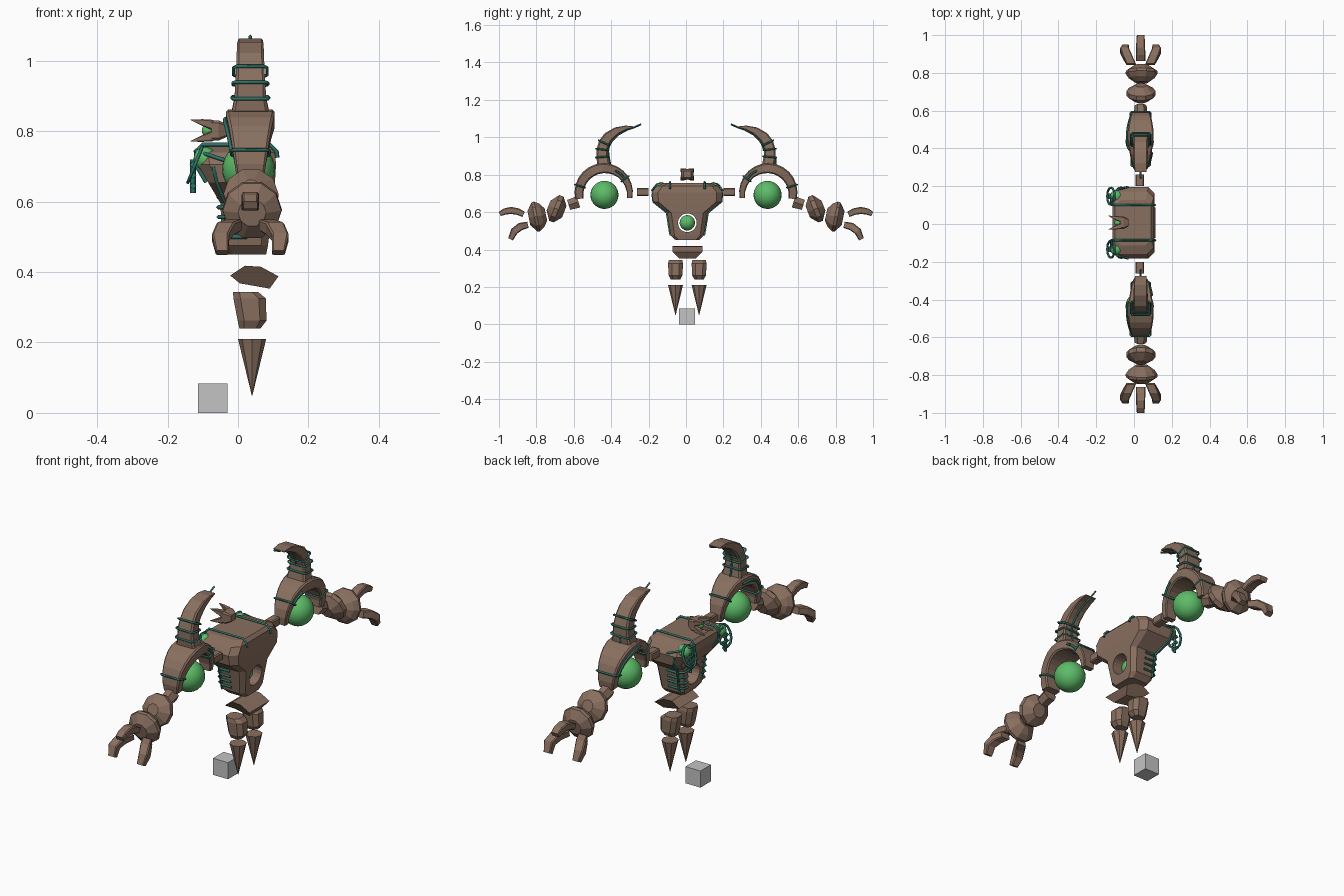
import bpy, bmesh, math
from mathutils import Vector

cube = bpy.data.objects.get("Cube")
if cube:
    bpy.data.objects.remove(cube, do_unlink=True)


def material(name, r, g, b):
    m = bpy.data.materials.new(name)
    m.use_nodes = True
    m.diffuse_color = (r, g, b, 1)
    m.node_tree.nodes["Principled BSDF"].inputs["Base Color"].default_value = (r, g, b, 1)
    return m


BROWN = material("brown stone", 0.25, 0.16, 0.115)
GREEN = material("glowing green", 0.11, 0.5, 0.14)
TEAL = material("teal vine", 0.025, 0.17, 0.13)
GREY = material("grey block", 0.55, 0.55, 0.55)
X = Vector((1, 0, 0))
CX = 0.035    # centre line of the limbs
MID = 0.007   # centre line of the torso


def finish(name, bm, mat, smooth=False):
    bmesh.ops.recalc_face_normals(bm, faces=bm.faces)
    me = bpy.data.meshes.new(name)
    bm.to_mesh(me)
    bm.free()
    me.materials.append(mat)
    for p in me.polygons:
        p.use_smooth = smooth
    ob = bpy.data.objects.new(name, me)
    bpy.context.collection.objects.link(ob)
    return ob


def loft(name, rings, mat=BROWN):
    """Skin closed rings of equal size and cap both ends."""
    bm = bmesh.new()
    rows = [[bm.verts.new(p) for p in ring] for ring in rings]
    n = len(rows[0])
    for a, b in zip(rows, rows[1:]):
        for i in range(n):
            j = (i + 1) % n
            bm.faces.new((a[i], a[j], b[j], b[i]))
    bm.faces.new(rows[0])
    bm.faces.new(rows[-1])
    return finish(name, bm, mat)


def chamfered(c, u, v, hu, hv, cut=0.25):
    """Rectangle with clipped corners, half sizes hu and hv along u and v."""
    k = min(hu, hv) * cut
    quads = [(1, 1), (-1, 1), (-1, -1), (1, -1)]
    pts = []
    for i, (a, b) in enumerate(quads):
        p, q = (a * hu, b * (hv - k)), (a * (hu - k), b * hv)
        pts += [p, q] if i % 2 == 0 else [q, p]
    return [c + u * a + v * b for a, b in pts]


def frames(path):
    """Centre and in-plane normal for each point of a path."""
    out = []
    for i, p in enumerate(path):
        t = path[min(i + 1, len(path) - 1)] - path[max(i - 1, 0)]
        out.append((p, t.cross(X).normalized()))
    return out


def sweep(name, path, widths, thicks):
    return loft(name, [chamfered(p, X, n, w / 2, t / 2)
                       for (p, n), w, t in zip(frames(path), widths, thicks)])


def lathe(name, centre, axis, profile, sides=10, mat=BROWN):
    axis = Vector(axis).normalized()
    side = axis.cross(X).normalized()
    step = 2 * math.pi / sides
    return loft(name, [[Vector(centre) + axis * t + (X * math.cos(step * i) + side * math.sin(step * i)) * r
                        for i in range(sides)] for t, r in profile], mat)


def ball(name, c, r):
    bm = bmesh.new()
    bmesh.ops.create_uvsphere(bm, u_segments=24, v_segments=14, radius=r)
    bmesh.ops.translate(bm, verts=bm.verts, vec=c)
    return finish(name, bm, GREEN, True)


def vine(name, pts, r=0.006, closed=False):
    cu = bpy.data.curves.new(name, 'CURVE')
    cu.dimensions = '3D'
    cu.bevel_depth = r
    cu.bevel_resolution = 0
    cu.use_fill_caps = True
    sp = cu.splines.new('POLY')
    sp.points.add(len(pts) - 1)
    for q, p in zip(sp.points, pts):
        q.co = (*p, 1)
    sp.use_cyclic_u = closed
    cu.materials.append(TEAL)
    ob = bpy.data.objects.new(name, cu)
    bpy.context.collection.objects.link(ob)


def band(name, c, n, w, t):
    vine(name, chamfered(c, X, n, w / 2 + 0.004, t / 2 + 0.004), 0.005, True)


# Torso: stacked chamfered sections, then a hole through the belly
torso_rows = [(0.45, -0.03, 0.08, 0.062), (0.475, -0.045, 0.085, 0.088), (0.596, -0.05, 0.1, 0.108),
              (0.655, -0.085, 0.105, 0.183), (0.706, -0.115, 0.108, 0.19),
              (0.74, -0.115, 0.105, 0.165), (0.757, -0.1, 0.09, 0.12)]
torso = loft("torso", [chamfered(Vector(((a + b) / 2, MID, z)), X, Vector((0, 1, 0)), (b - a) / 2, h, 0.3)
                       for z, a, b, h in torso_rows])
core = (0.03, MID, 0.543)
bpy.ops.mesh.primitive_cylinder_add(vertices=20, radius=0.05, depth=0.6, location=core, rotation=(0, math.pi / 2, 0))
cutter = bpy.context.object
cutter.hide_render = True
mod = torso.modifiers.new("belly hole", 'BOOLEAN')
mod.operation = 'DIFFERENCE'
mod.solver = 'EXACT'
mod.object = cutter
bpy.context.view_layer.objects.active = torso
bpy.ops.object.modifier_apply(modifier=mod.name)
bpy.data.objects.remove(cutter, do_unlink=True)
ball("belly_core", core, 0.041)

# Head: a square cup with four corner spikes around a green core
Y, Z = Vector((0, 1, 0)), Vector((0, 0, 1))
head = Vector((0, MID, 0.802))
loft("head", [chamfered(head + X * x, Y, Z, h, h * 0.85) for x, h in [(-0.03, 0.02), (-0.055, 0.034), (-0.075, 0.034)]])
for a in (-1, 1):
    for b in (-1, 1):
        loft("head_spike", [chamfered(head + X * x + Y * a * o + Z * b * o * 0.85, Y, Z, h, h)
                            for x, o, h in [(-0.07, 0.018, 0.015), (-0.1, 0.026, 0.01), (-0.135, 0.036, 0.001)]])
ball("head_core", head + X * -0.085, 0.018)

# Pelvis
loft("pelvis", [[Vector((x, MID + side * (0.08 if z > 0.37 else 0.045), z)) for x, z in
                 [(-0.022, 0.39), (0.02, 0.418), (0.065, 0.415), (0.115, 0.388), (0.09, 0.353), (0.005, 0.368)]]
                for side in (-1, 1)])

for s in (-1, 1):
    def P(x, y, z):
        return Vector((x, s * y, z))

    def T(x, y, z):
        return Vector((x, MID + s * y, z))

    # Legs
    loft("shin", [chamfered(T(x, 0.063, z), X, Vector((0, 1, slope * s * 0)) , hx, hy, 0.5) for x, z, hx, hy, slope in
                  [(0.034, 0.24, 0.03, 0.025, 0), (0.04, 0.262, 0.041, 0.037, 0),
                   (0.033, 0.325, 0.046, 0.04, 0), (0.022, 0.343, 0.036, 0.036, 0)]])
    lathe("foot_spike", T(0.04, 0.063, 0.21), (0, 0, -1), [(0, 0.04), (0.16, 0.001)], 8)

    # Eyes and vines on the chest
    ball("eye", T(-0.093, 0.14, 0.722), 0.033)
    vine("eye_ring", [T(-0.122 + 0.02 * math.sin(t), 0.14 + 0.046 * math.cos(t), 0.705 + 0.05 * math.sin(t))
                      for t in [i * math.pi / 6 for i in range(12)]], closed=True)
    vine("chest_vine", [T(-0.128, 0.14, z) for z in (0.625, 0.72)], 0.008)
    for z in (0.645, 0.675, 0.705):
        vine("vine_knot", [T(-0.128, 0.125, z), T(-0.128, 0.155, z)], 0.01)
    vine("top_vine", [T(-0.09, 0.093, 0.655), T(-0.12, 0.093, 0.705), T(-0.12, 0.093, 0.742),
                      T(-0.1, 0.093, 0.762), T(0.09, 0.093, 0.762), T(0.11, 0.093, 0.742), T(0.112, 0.093, 0.725)])
    vine("edge_vine", [T(-0.12, 0.093, 0.742), T(-0.12, 0.13, 0.745), T(-0.09, 0.175, 0.735), T(-0.03, 0.19, 0.715)])
    vine("side_vine", [T(-0.07, 0.187, 0.7), T(-0.06, 0.182, 0.655), T(-0.035, 0.11, 0.596), T(-0.03, 0.09, 0.475)])
    for i in range(5):
        z, h = 0.5 + 0.028 * i, 0.096 + 0.004 * i
        vine("rib_vine", [T(0.025, h, z), T(-0.03, h, z), T(-0.056, h - 0.02, z), T(-0.056, 0.058, z)])

    # Arm joint, shoulder hoop and its ball
    loft("arm_joint", [chamfered(P(0.03, y, 0.707), X, Z, 0.022, 0.021) for y in (0.2, 0.262)])
    ball("shoulder_ball", P(0.03, 0.436, 0.692), 0.075)
    hoop, widths, thicks = [], [], []
    for i in range(15):
        f = i / 14
        a = math.radians(-12 + 207 * f)
        thick = 0.028 + 0.027 * math.sin(math.pi * min(1, f * 1.0) * 0.8)
        r = 0.156 - thick / 2
        hoop.append(P(CX, 0.44 - r * math.cos(a), 0.706 + r * math.sin(a)))
        widths.append(0.055 + 0.083 * min(1, f / 0.5) if f < 0.6 else 0.138 - 0.15 * (f - 0.6))
        thicks.append(thick)
    sweep("shoulder_hoop", hoop, widths, thicks)
    hoop_frames = frames(hoop)
    for i in (3, 12):
        band("hoop_band", *hoop_frames[i], widths[i], thicks[i])
    for k, ids in ((-1, range(6, 13)), (1, range(3, 6))):
        vine("hoop_vine", [hoop[i] + X * k * (widths[i] / 2 + 0.003) for i in ids])
    lathe("wrist", P(CX, 0.575, 0.655), (0, s * 0.95, -0.3), [(0, 0.036), (0.055, 0.032)], 6).scale = (1, 1, 1)

    # Horn with its bands and tip vine
    horn = [P(CX, 0.44, 0.845), P(CX, 0.447, 0.895), P(CX, 0.448, 0.935), P(CX, 0.438, 0.97),
            P(CX, 0.415, 1.003), P(CX, 0.37, 1.035), P(CX, 0.32, 1.052), P(CX, 0.275, 1.056)]
    hw = [0.11, 0.09, 0.085, 0.08, 0.078, 0.075, 0.07, 0.06]
    ht = [0.07, 0.063, 0.06, 0.058, 0.054, 0.04, 0.022, 0.004]
    sweep("horn", horn, hw, ht)
    horn_frames = frames(horn)
    for i in (1, 2, 3):
        band("horn_band", *horn_frames[i], hw[i] + 0.006, ht[i])
    inner = [p + n * (t / 2 + 0.002) * (1 if n.y * s < 0 or n.z < 0 else -1)
             for (p, n), t in zip(horn_frames, ht)]
    vine("horn_vine", inner[:-1] + [P(CX, 0.275, 1.054), P(CX, 0.24, 1.07)], 0.005)

    # Forearm and palm stones
    lathe("forearm", P(0.037, 0.693, 0.618), (0, s * 0.93, 0.37),
          [(-0.045, 0.035), (-0.012, 0.078), (0.012, 0.078), (0.045, 0.03)])
    lathe("palm", P(0.04, 0.796, 0.577), (0, s * 0.98, -0.2),
          [(-0.048, 0.035), (-0.025, 0.068), (0.0, 0.085), (0.015, 0.083), (0.045, 0.04)])

    # One upper finger and two splayed lower fingers
    sweep("upper_finger", [P(CX, 0.868, 0.588), P(CX, 0.9, 0.603), P(CX, 0.935, 0.609), P(CX, 0.97, 0.603),
                           P(CX, 0.996, 0.59)], [0.05, 0.05, 0.048, 0.045, 0.04], [0.03, 0.036, 0.038, 0.034, 0.024])
    for k in (-1, 1):
        sweep("lower_finger", [P(CX + k * o, y, z) for o, y, z in
                               [(0.05, 0.845, 0.532), (0.07, 0.885, 0.523), (0.085, 0.918, 0.498), (0.08, 0.938, 0.455)]],
              [0.05, 0.052, 0.048, 0.036], [0.034, 0.042, 0.04, 0.028])

# Grey block on the ground
bm = bmesh.new()
bmesh.ops.create_cube(bm, size=0.084)
bmesh.ops.translate(bm, verts=bm.verts, vec=(-0.072, 0.005, 0.042))
finish("ground_block", bm, GREY)
